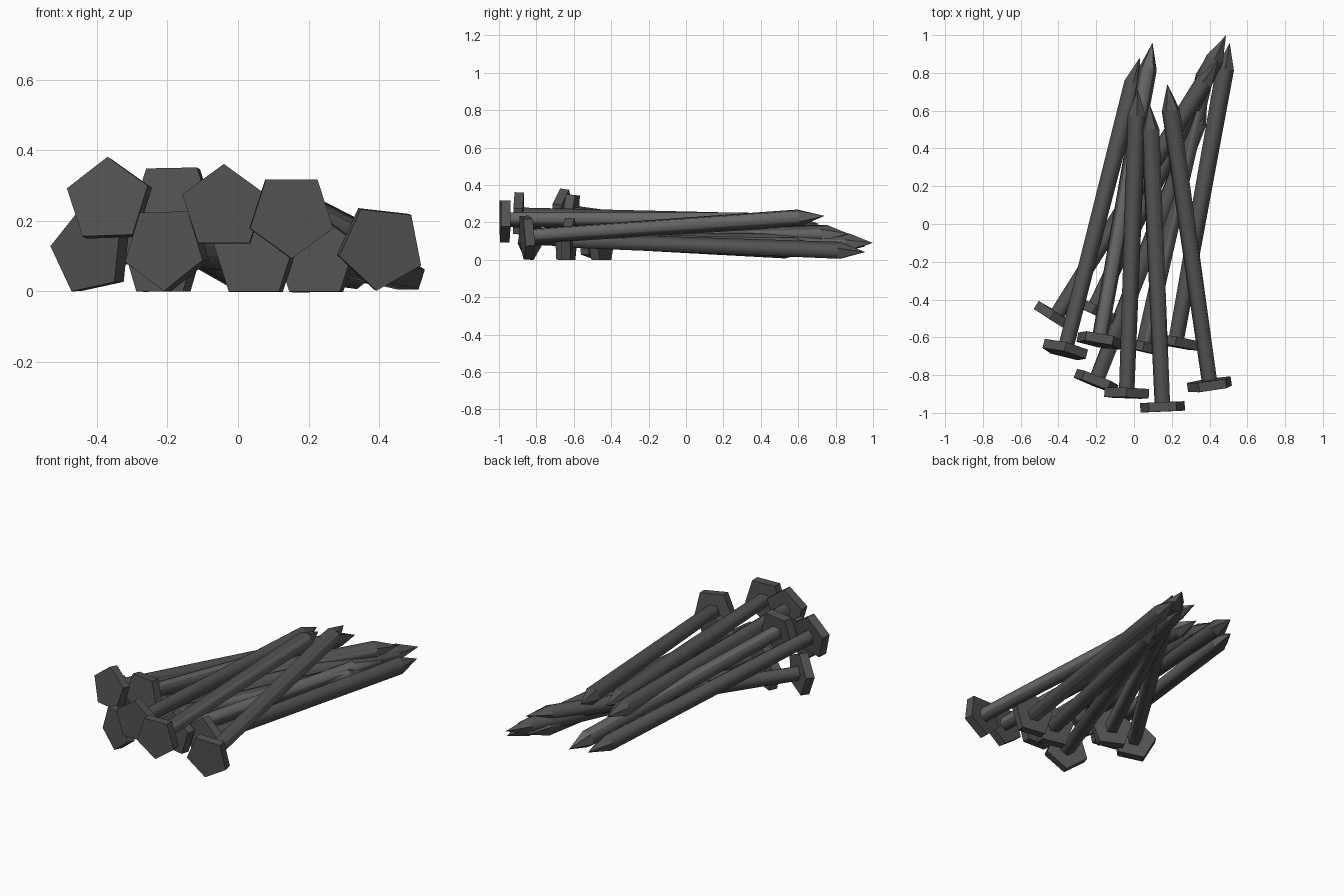
import bpy, bmesh, math
from mathutils import Vector

if "Cube" in bpy.data.objects:
    bpy.data.objects.remove(bpy.data.objects["Cube"])

SIDES = 5
HEAD_R, HEAD_T = 0.124, 0.05
NECK_R, SHAFT_R, LENGTH, POINT = 0.043, 0.05, 1.635, 0.14


def material(name, colour):
    m = bpy.data.materials.new(name)
    m.diffuse_color = (*colour, 1)
    m.use_nodes = True
    m.node_tree.nodes["Principled BSDF"].inputs["Base Color"].default_value = m.diffuse_color
    return m


iron = material("dark iron", (0.085, 0.085, 0.085))
worn = material("worn iron", (0.13, 0.138, 0.125))

# each nail: centre of the head's outer face, aim of the tip,
# roll in degrees (direction of the worn side, seen from the front)
nails = [
    ((-0.427, -0.515, 0.112), (0.455, 0.88, 0.14), 353),
    ((-0.37, -0.69, 0.258), (0.03, 0.88, 0.04), -18),
    ((-0.188, -0.64, 0.25), (0.10, 0.97, 0.07), 90),
    ((-0.222, -0.475, 0.10), (0.483, 0.99, 0.09), 342),
    ((-0.21, -0.855, 0.125), (0.39, 0.67, 0.05), 18),
    ((-0.04, -0.92, 0.237), (0.02, 0.72, 0.19), 198),
    ((0.045, -0.675, 0.10), (0.405, 0.92, 0.06), 54),
    ((0.152, -0.993, 0.217), (0.08, 0.65, 0.21), 18),
    ((0.217, -0.65, 0.10), (0.51, 0.975, 0.04), 270),
    ((0.407, -0.875, 0.125), (0.175, 0.75, 0.235), 11),
]


def build_nail(index, start, aim, roll):
    start = Vector(start)
    d = (Vector(aim) - start).normalized()
    u = (Vector((1, 0, 0)) - d * d.x).normalized()
    v = u.cross(d)
    bm = bmesh.new()

    def ring(dist, radius):
        out = []
        for i in range(SIDES):
            a = math.radians(roll - 36 + 360 / SIDES * i)
            out.append(bm.verts.new(start + d * dist + radius * (u * math.cos(a) + v * math.sin(a))))
        return out

    # head disc, step down to the shaft, shaft
    rings = [ring(0, HEAD_R), ring(HEAD_T, HEAD_R), ring(HEAD_T, NECK_R), ring(LENGTH - POINT, SHAFT_R)]
    bm.faces.new(rings[0])
    for k in range(3):
        for i in range(SIDES):
            j = (i + 1) % SIDES
            f = bm.faces.new((rings[k][i], rings[k][j], rings[k + 1][j], rings[k + 1][i]))
            f.material_index = 1 if (k == 2 and i == 0) else 0
            f.smooth = k == 2
    # pointed tip
    tip = bm.verts.new(start + d * LENGTH)
    for i in range(SIDES):
        f = bm.faces.new((rings[3][i], rings[3][(i + 1) % SIDES], tip))
        f.material_index = 1 if i == 0 else 0
    # keep the shaft's two ends crisp
    for r in rings[2:]:
        for i in range(SIDES):
            bm.edges.get((r[i], r[(i + 1) % SIDES])).smooth = False
    bmesh.ops.recalc_face_normals(bm, faces=bm.faces)
    name = f"nail_{index}"
    me = bpy.data.meshes.new(name)
    bm.to_mesh(me)
    bm.free()
    me.materials.append(iron)
    me.materials.append(worn)
    bpy.context.collection.objects.link(bpy.data.objects.new(name, me))


for n, (start, aim, roll) in enumerate(nails, 1):
    build_nail(n, start, aim, roll)
